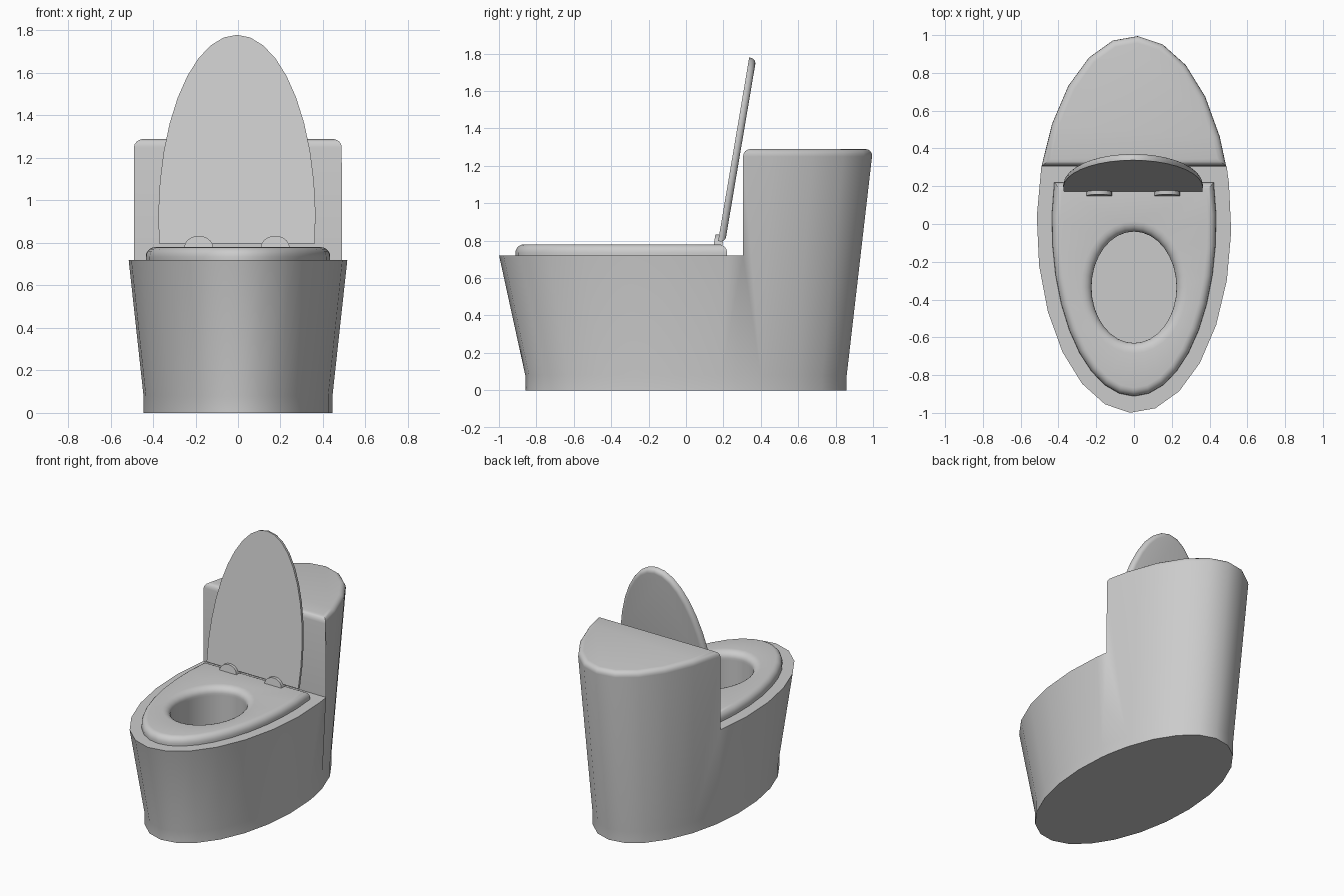
import bpy, bmesh, math
from math import sin, cos, acos, pi, radians

if "Cube" in bpy.data.objects:
    bpy.data.objects.remove(bpy.data.objects["Cube"])

mat = bpy.data.materials.new("grey_ceramic")
mat.diffuse_color = (0.6, 0.6, 0.6, 1)
mat.use_nodes = True
mat.node_tree.nodes["Principled BSDF"].inputs["Base Color"].default_value = mat.diffuse_color


def finish(name, bm, angle=35):
    bmesh.ops.recalc_face_normals(bm, faces=bm.faces)
    me = bpy.data.meshes.new(name)
    bm.to_mesh(me)
    bm.free()
    me.materials.append(mat)
    ob = bpy.data.objects.new(name, me)
    bpy.context.collection.objects.link(ob)
    bpy.ops.object.select_all(action='DESELECT')
    bpy.context.view_layer.objects.active = ob
    ob.select_set(True)
    bpy.ops.object.shade_smooth_by_angle(angle=radians(angle))
    return ob


def ring(bm, pts):
    return [bm.verts.new(p) for p in pts]


def loft(bm, a, b):
    n = len(a)
    for i in range(n):
        j = (i + 1) % n
        bm.faces.new((a[i], a[j], b[j], b[i]))


def fill_between(bm, outer, inner):
    """Flat face between an outline and a hole."""
    edges = []
    for loop in (outer, inner):
        for a, b in zip(loop, loop[1:] + loop[:1]):
            edges.append(bm.edges.get((a, b)) or bm.edges.new((a, b)))
    bmesh.ops.triangle_fill(bm, use_beauty=True, use_dissolve=False, edges=edges)


def hole_pts(grow, z, n=32):
    return [((0.225 + grow) * cos(2 * pi * i / n),
             -0.335 + (0.295 + grow) * sin(2 * pi * i / n), z) for i in range(n)]


def cut_ellipse(rx, ry, cut, d, n=21):
    """Ellipse cut straight at y = cut, inset by d; tip towards -y."""
    amax = acos(-(cut - d) / (ry - d))
    return [((rx - d) * sin(a), -(ry - d) * cos(a))
            for a in (amax * (2 * i / (n - 1) - 1) for i in range(n))]


# Body: tapered bowl and tank in one shell
RIM, TANK, WALL_Y = 0.72, 1.29, 0.305
side = math.degrees(acos(-WALL_Y))
front = [-side] + [-2.3 + 15 * k for k in range(-6, 8)] + [side]
back = [117.7 + 15 * k for k in range(9)]
angs = [radians(a) for a in front + back]
nf, n = len(front), len(angs)


def oval(a, rx, ry, z):
    return (rx * sin(a), -ry * cos(a), z)


bm = bmesh.new()
base = ring(bm, [oval(a, 0.445, 0.86, 0) for a in angs])
foot = ring(bm, [oval(a, 0.445, 0.86, 0.08) for a in angs])
rim = ring(bm, [oval(a, 0.515, 1.0, RIM) for a in angs[:nf]])
top = ring(bm, [oval(a, 0.515, 1.0, TANK) for a in [angs[nf - 1]] + angs[nf:] + [angs[0]]])
bm.faces.new(base)
loft(bm, base, foot)
for i in range(nf - 1):
    bm.faces.new((foot[i], foot[i + 1], rim[i + 1], rim[i]))
tank_foot = [foot[nf - 1]] + foot[nf:] + [foot[0]]
for i in range(1, len(top) - 2):
    bm.faces.new((tank_foot[i], tank_foot[i + 1], top[i + 1], top[i]))
# side panels where the bowl meets the tank
for r, f0, f1, t0, t1 in ((rim[-1], tank_foot[0], tank_foot[1], top[0], top[1]),
                          (rim[0], tank_foot[-1], tank_foot[-2], top[-1], top[-2])):
    bm.faces.new((f0, f1, r))
    bm.faces.new((r, f1, t0))
    bm.faces.new((f1, t1, t0))
bm.faces.new((rim[0], rim[-1], top[0], top[-1]))
lid_face = bm.faces.new(top)
# bowl opening
mouth = ring(bm, hole_pts(0, RIM))
floor = ring(bm, hole_pts(0, 0.2))
fill_between(bm, rim, mouth)
loft(bm, mouth, floor)
bm.faces.new(floor)
bmesh.ops.recalc_face_normals(bm, faces=bm.faces)
bmesh.ops.bevel(bm, geom=list(lid_face.edges), offset=0.04, offset_type='OFFSET',
                segments=4, profile=0.5, affect='EDGES', clamp_overlap=True)
finish("bowl_and_tank", bm)

# Seat: rounded slab with a rounded opening
bm = bmesh.new()
ST, R = 0.78, 0.045
steps = [i / 5 * pi / 2 for i in range(6)]


def seat_outline(d, z):
    return [(x, y, z) for x, y in cut_ellipse(0.435, 0.912, 0.22, d)]


prev = bottom = ring(bm, seat_outline(0, RIM))
for t in steps:
    cur = ring(bm, seat_outline(R * (1 - cos(t)), ST - R + R * sin(t)))
    loft(bm, prev, cur)
    prev = cur
outer = prev
prev = ring(bm, hole_pts(0, RIM))
for t in steps:
    cur = ring(bm, hole_pts(0.055 * (1 - cos(t)), ST - R + R * sin(t)))
    loft(bm, prev, cur)
    prev = cur
fill_between(bm, outer, prev)
finish("seat", bm)

# Raised lid: flat front, rounded back edge, leaning on the tank
bm = bmesh.new()
LEAN = radians(9.6)


def lid_pts(d, depth):
    pts = []
    for x, y in cut_ellipse(0.37, 0.875, 0.12, d):
        v = 0.12 - y
        pts.append((x - 0.005, 0.172 + v * sin(LEAN) + depth * cos(LEAN),
                    0.798 + v * cos(LEAN) - depth * sin(LEAN)))
    return pts


prev = ring(bm, lid_pts(0, 0))
bm.faces.new(prev)
for t in steps:
    cur = ring(bm, lid_pts(0.03 * (1 - cos(t)), 0.01 + 0.028 * sin(t)))
    loft(bm, prev, cur)
    prev = cur
bm.faces.new(prev)
finish("lid", bm)

# Hinges: small half-round tabs at the foot of the lid
for label, cx in (("left", -0.185), ("right", 0.175)):
    bm = bmesh.new()
    arc = [(cx + 0.068 * cos(pi * i / 10), 0.055 * sin(pi * i / 10)) for i in range(11)]
    a = ring(bm, [(x, 0.148 + h * sin(LEAN), 0.778 + h) for x, h in arc])
    b = ring(bm, [(x, 0.195 + h * sin(LEAN), 0.778 + h) for x, h in arc])
    bm.faces.new(a)
    bm.faces.new(b)
    loft(bm, a, b)
    finish("hinge_" + label, bm)
